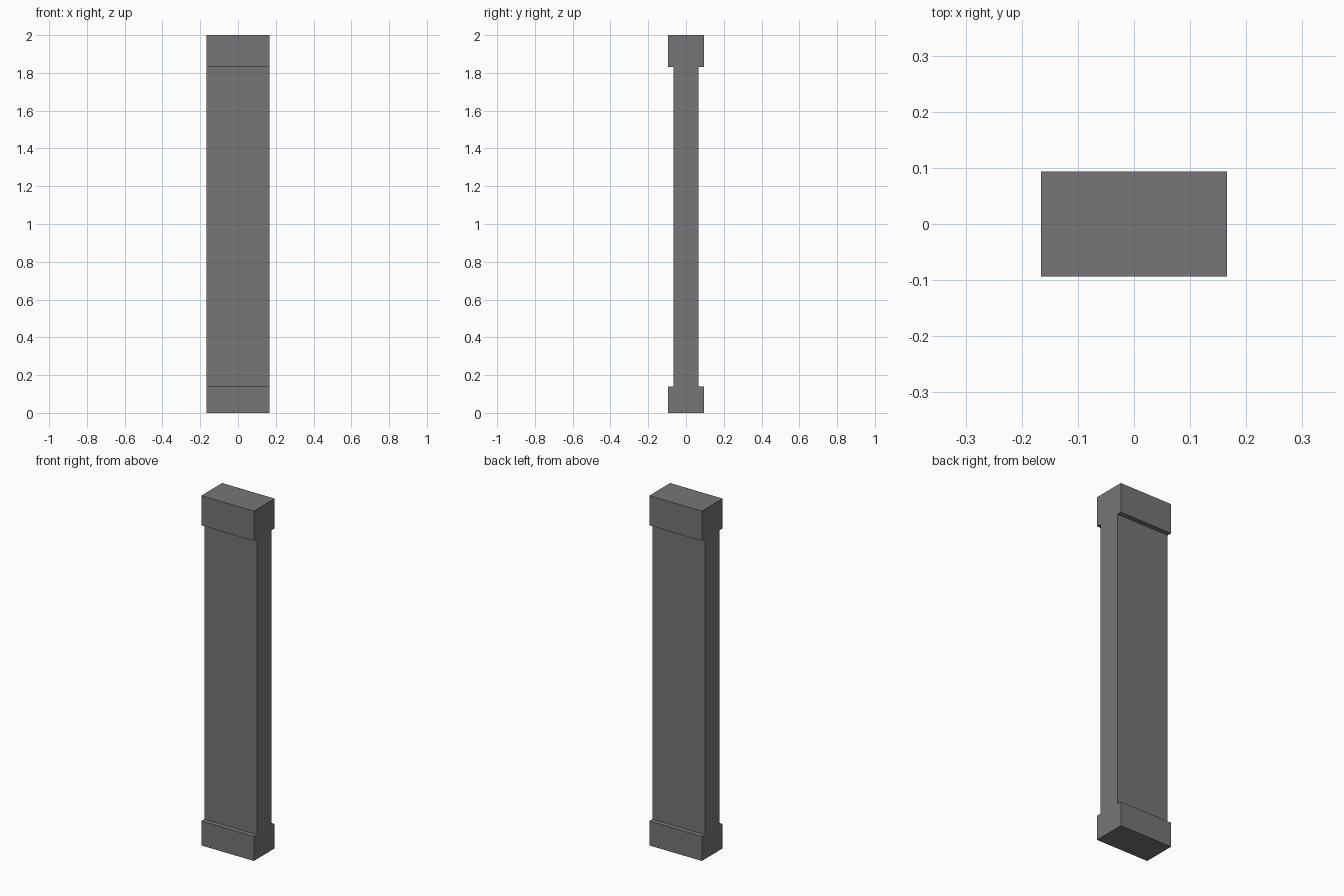
import bpy
import bmesh

cube = bpy.data.objects.get("Cube")
if cube:
    bpy.data.objects.remove(cube, do_unlink=True)

HALF_WIDTH = 0.166
CAP, SHAFT = 0.094, 0.067              # half depths
BASE_TOP, CAP_BOTTOM, HEIGHT = 0.14, 1.83, 2.0

# Dark grey stone
stone = bpy.data.materials.new("dark_grey_stone")
stone.use_nodes = True
colour = (0.18, 0.18, 0.18, 1)
stone.diffuse_color = colour
stone.node_tree.nodes["Principled BSDF"].inputs["Base Color"].default_value = colour

# Side profile of base, shaft and cap, mirrored front to back
half = [(CAP, 0), (CAP, BASE_TOP), (SHAFT, BASE_TOP),
        (SHAFT, CAP_BOTTOM), (CAP, CAP_BOTTOM), (CAP, HEIGHT)]
profile = half + [(-y, z) for y, z in reversed(half)]

# Extrude the profile across the width into one solid pillar
bm = bmesh.new()
face = bm.faces.new([bm.verts.new((-HALF_WIDTH, y, z)) for y, z in profile])
extruded = bmesh.ops.extrude_face_region(bm, geom=[face], use_keep_orig=True)
moved = [v for v in extruded["geom"] if isinstance(v, bmesh.types.BMVert)]
bmesh.ops.translate(bm, verts=moved, vec=(2 * HALF_WIDTH, 0, 0))
bmesh.ops.recalc_face_normals(bm, faces=bm.faces)

mesh = bpy.data.meshes.new("pillar")
bm.to_mesh(mesh)
bm.free()
mesh.materials.append(stone)
pillar = bpy.data.objects.new("pillar", mesh)
bpy.context.collection.objects.link(pillar)
